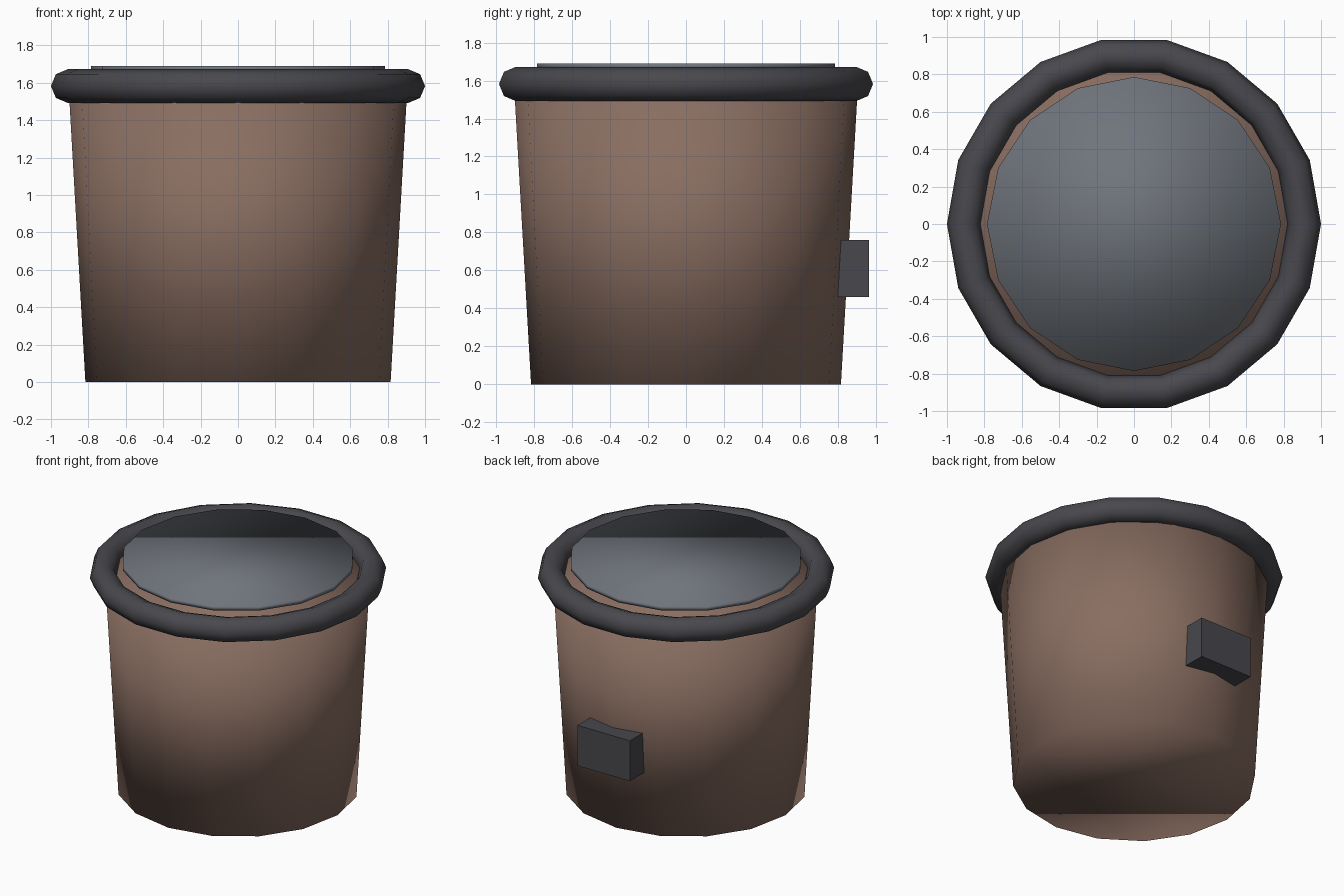
import bpy

if "Cube" in bpy.data.objects:
    bpy.data.objects.remove(bpy.data.objects["Cube"])


def material(name, rgb):
    m = bpy.data.materials.new(name)
    m.diffuse_color = (*rgb, 1)
    m.use_nodes = True
    m.node_tree.nodes["Principled BSDF"].inputs["Base Color"].default_value = m.diffuse_color
    return m


brown = material("brown", (0.25, 0.155, 0.12))
dark = material("dark_grey", (0.065, 0.065, 0.075))
slate = material("slate", (0.16, 0.175, 0.20))


def finish(name, mat, smooth=True):
    ob = bpy.context.object
    ob.name = ob.data.name = name
    ob.data.materials.append(mat)
    if smooth:
        bpy.ops.object.shade_smooth()
    return ob


def frustum(name, mat, r_low, r_high, z_low, z_high):
    bpy.ops.mesh.primitive_cone_add(
        vertices=16, radius1=r_low, radius2=r_high, depth=z_high - z_low,
        location=(0, 0, (z_low + z_high) / 2))
    return finish(name, mat)


# tapered body, closed at both ends
frustum("bucket_body", brown, 0.816, 0.906, 0, 1.585)

# thin lid plate just above the body
frustum("lid", slate, 0.786, 0.786, 1.66, 1.69)

# thick 18-sided rim
bpy.ops.mesh.primitive_torus_add(
    major_segments=18, minor_segments=8,
    major_radius=0.91, minor_radius=0.09, location=(0, 0, 1.582))
finish("rim", dark)

# block on the back, sunk into the wall
bpy.ops.mesh.primitive_cube_add(size=1, location=(0, 0.865, 0.61))
block = finish("back_block", dark, smooth=False)
block.scale = (0.43, 0.2, 0.3)
bpy.ops.object.transform_apply(location=False, rotation=False, scale=True)
